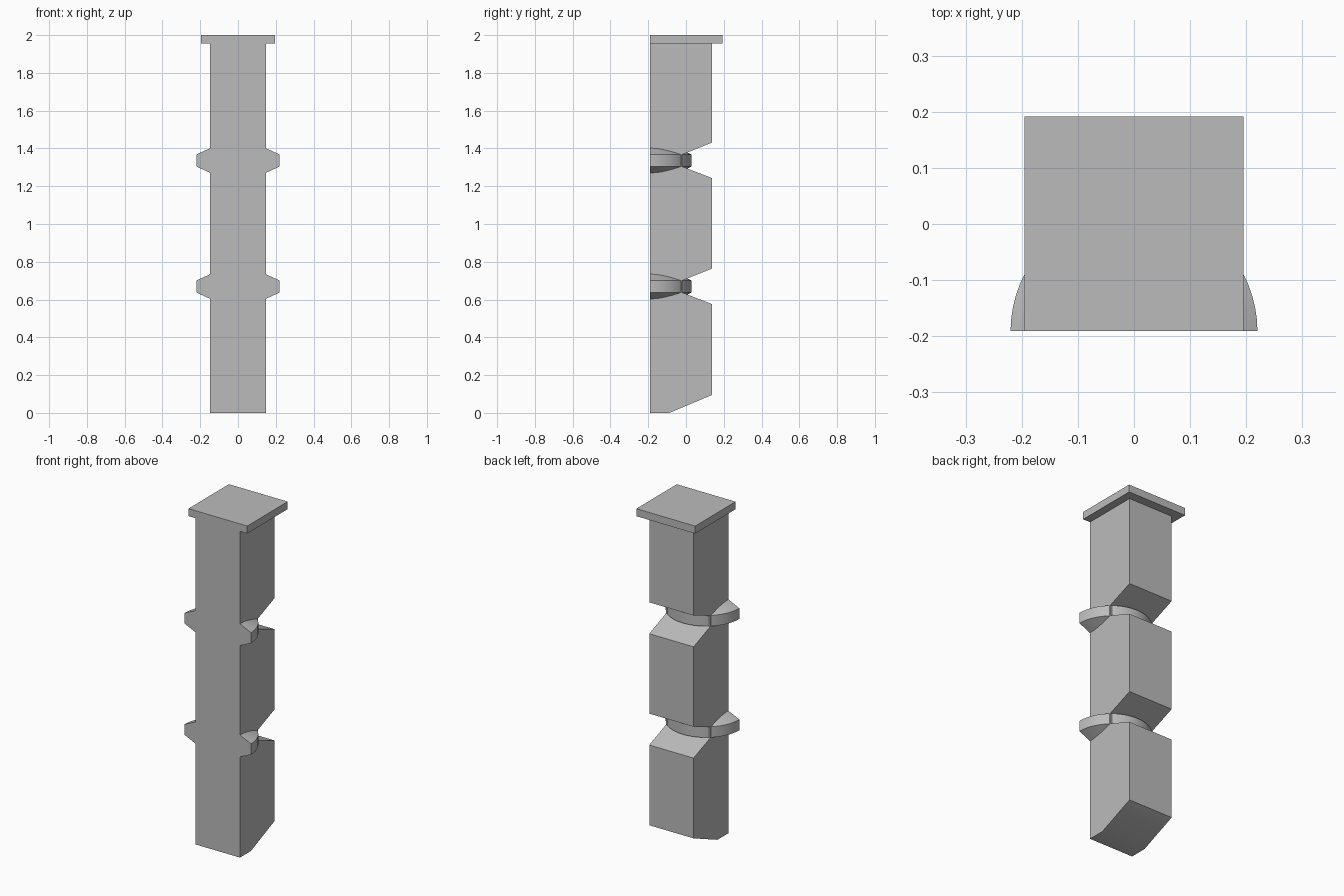
import bpy, bmesh, math

if "Cube" in bpy.data.objects:
    bpy.data.objects.remove(bpy.data.objects["Cube"], do_unlink=True)

stone = bpy.data.materials.new("stone grey")
stone.use_nodes = True
GREY = (0.5, 0.5, 0.5, 1)
stone.diffuse_color = GREY
stone.node_tree.nodes["Principled BSDF"].inputs["Base Color"].default_value = GREY

FRONT, BACK, NECK = -0.191, 0.138, -0.02
HALF_WIDTH = 0.147
RING_HEIGHTS = (0.669, 1.336)


def finish(name, bm):
    bmesh.ops.recalc_face_normals(bm, faces=bm.faces)
    mesh = bpy.data.meshes.new(name)
    bm.to_mesh(mesh)
    bm.free()
    mesh.materials.append(stone)
    obj = bpy.data.objects.new(name, mesh)
    bpy.context.collection.objects.link(obj)
    bpy.ops.object.select_all(action='DESELECT')
    obj.select_set(True)
    bpy.context.view_layer.objects.active = obj
    bpy.ops.object.shade_smooth_by_angle(angle=math.radians(30))
    return obj


def extrude_x(name, profile, half):
    """Extrude a (y, z) outline across x."""
    bm = bmesh.new()
    face = bm.faces.new([bm.verts.new((-half, y, z)) for y, z in profile])
    ext = bmesh.ops.extrude_face_region(bm, geom=[face])
    verts = [v for v in ext["geom"] if isinstance(v, bmesh.types.BMVert)]
    bmesh.ops.translate(bm, verts=verts, vec=(2 * half, 0, 0))
    return finish(name, bm)


def half_ring(name, z, segments=32):
    """Half disc with a straight rim and conical top and bottom."""
    bm = bmesh.new()
    outline = [(0.1, -0.087), (0.22, -0.032), (0.22, 0.032), (0.1, 0.087)]
    rows = []
    for i in range(segments + 1):
        a = math.pi * i / segments
        rows.append([bm.verts.new((r * math.cos(a), FRONT + r * math.sin(a), z + h))
                     for r, h in outline])
    for a, b in zip(rows, rows[1:]):
        for j in range(4):
            k = (j + 1) % 4
            bm.faces.new((a[j], b[j], b[k], a[k]))
    bm.faces.new(rows[0])
    bm.faces.new(rows[-1])
    return finish(name, bm)


# Shaft: chamfered foot and a wedge notch behind each ring
profile = [(FRONT, 0), (-0.088, 0), (BACK, 0.095)]
for z in RING_HEIGHTS:
    profile += [(BACK, z - 0.093), (NECK, z - 0.032), (NECK, z + 0.032), (BACK, z + 0.095)]
profile += [(BACK, 1.957), (FRONT, 1.957)]
extrude_x("shaft", profile, HALF_WIDTH)

# Half rings around the shaft
for label, z in zip(("lower_ring", "upper_ring"), RING_HEIGHTS):
    half_ring(label, z)

# Square cap
extrude_x("cap", [(FRONT, 1.955), (0.192, 1.955), (0.192, 2), (FRONT, 2)], 0.195)
